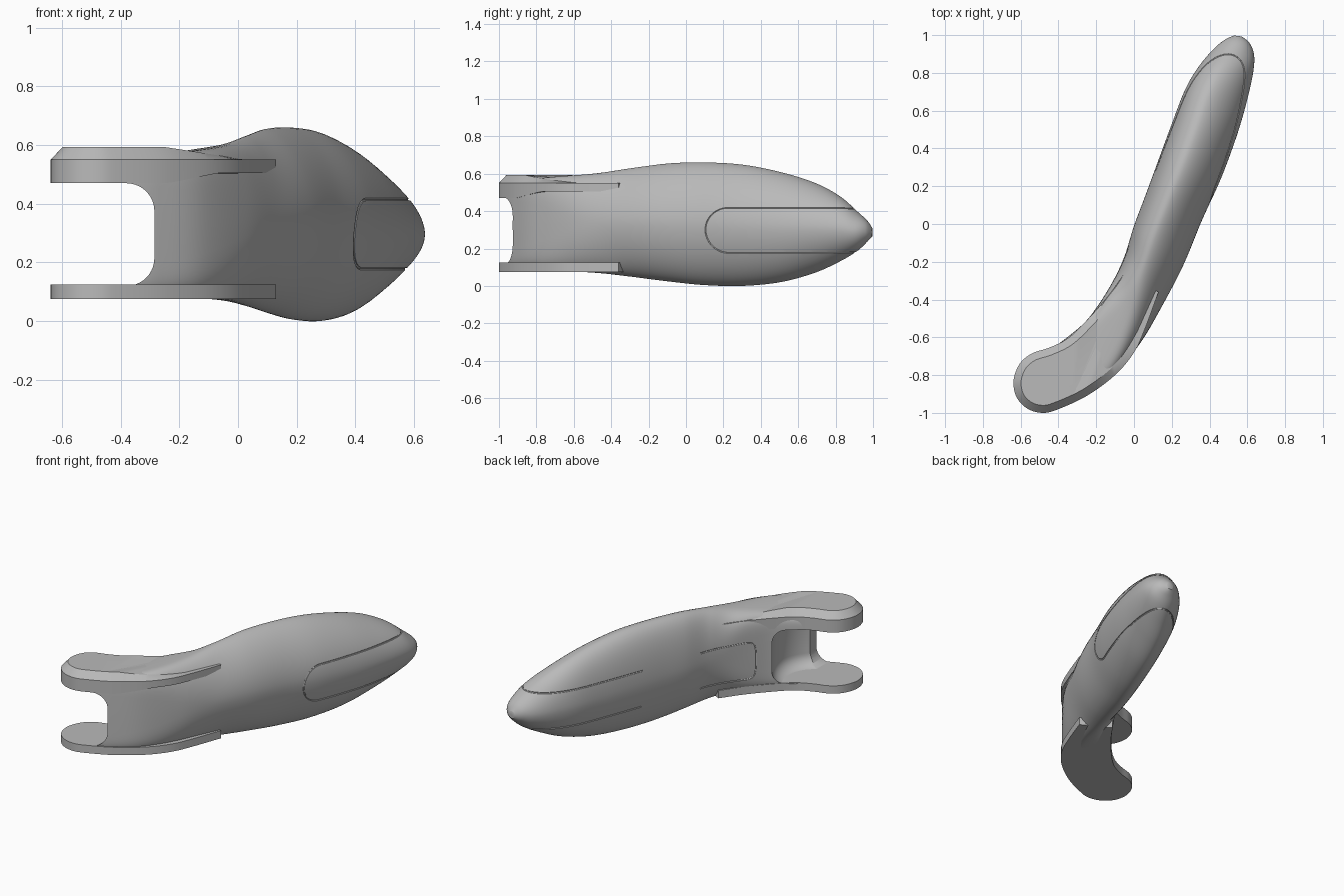
import bpy, bmesh, math
from mathutils import Matrix, Vector

cube = bpy.data.objects.get("Cube")
if cube:
    bpy.data.objects.remove(cube)

grey = bpy.data.materials.new("plain_grey")
grey.use_nodes = True
COLOUR = (0.49, 0.49, 0.49, 1)
grey.diffuse_color = COLOUR
grey.node_tree.nodes["Principled BSDF"].inputs["Base Color"].default_value = COLOUR


def add_object(name, data):
    obj = bpy.data.objects.new(name, data)
    bpy.context.scene.collection.objects.link(obj)
    return obj


def mesh_object(name, bm):
    bmesh.ops.recalc_face_normals(bm, faces=bm.faces)
    mesh = bpy.data.meshes.new(name)
    bm.to_mesh(mesh)
    bm.free()
    mesh.materials.append(grey)
    return add_object(name, mesh)


def evaluated_mesh(obj):
    graph = bpy.context.evaluated_depsgraph_get()
    return bpy.data.meshes.new_from_object(obj.evaluated_get(graph))


def smooth(obj, degrees):
    bpy.ops.object.select_all(action="DESELECT")
    obj.select_set(True)
    bpy.context.view_layer.objects.active = obj
    bpy.ops.object.shade_smooth_by_angle(angle=math.radians(degrees))


def spline(points, s):
    """Catmull-Rom value of a list of tuples at position s."""
    last = len(points) - 1
    i = min(int(s), last - 1)
    t = s - i
    a, b, c, d = (Vector(points[max(0, min(last, i + k))]) for k in (-1, 0, 1, 2))
    return 0.5 * (2 * b + (c - a) * t + (2 * a - 5 * b + 4 * c - d) * t ** 2
                  + (3 * b - a - 3 * c + d) * t ** 3)


# Body stations: left x, y, right x, y, bottom, top, squareness, lean
STATIONS = [
    (-.40, -.635, -.40, -.978, .085, .55, 9, 0),
    (-.27, -.53, -.27, -.918, .085, .565, 8, 0),
    (-.19, -.43, -.12, -.815, .08, .583, 5.5, 0),
    (-.11, -.30, .03, -.635, .07, .602, 2.8, .08),
    (-.05, -.17, .14, -.45, .05, .63, 1.9, .18),
    (0, -.01, .26, -.22, .025, .655, 1.8, .25),
    (.06, .15, .36, .02, .005, .66, 1.8, .25),
    (.13, .34, .46, .24, 0, .648, 1.8, .25),
    (.20, .53, .545, .47, .02, .608, 1.8, .25),
    (.27, .71, .60, .66, .07, .55, 1.8, .25),
    (.34, .83, .632, .81, .13, .48, 1.85, .2),
    (.42, .925, .635, .90, .185, .40, 1.9, .1),
    (.48, .975, .61, .96, .235, .35, 2, 0),
    (.53, .998, .57, .993, .265, .31, 2, 0),
]


def section(s):
    lx, ly, rx, ry, bottom, top, n, lean = spline(STATIONS, s)
    mid = Vector(((lx + rx) / 2, (ly + ry) / 2, (bottom + top) / 2))
    half = Vector(((rx - lx) / 2, (ry - ly) / 2, 0))
    return mid, half, (top - bottom) / 2, n, lean


def power(v, e):
    return math.copysign(abs(v) ** e, v)


def bowed(t, lean):
    """Sideways shift of the crest (full lean) and the keel (half lean)."""
    return (lean if t > 0 else lean / 2) * t * t


# Body: rounded sections lofted along the curved path
RINGS, SIDES = 130, 72
bm = bmesh.new()
rings = []
for r in range(RINGS + 1):
    mid, half, height, n, lean = section(r * (len(STATIONS) - 1) / RINGS)
    ring = []
    for k in range(SIDES):
        a = math.tau * k / SIDES
        t = power(math.sin(a), 2 / n)
        across = power(math.cos(a), 2 / n) - bowed(t, lean)
        ring.append(bm.verts.new(mid + half * across + Vector((0, 0, height * t))))
    rings.append(ring)
for p, q in zip(rings, rings[1:]):
    for k in range(SIDES):
        j = (k + 1) % SIDES
        bm.faces.new((p[k], p[j], q[j], q[k]))
bm.faces.new(rings[0])
bm.faces.new(rings[-1])
body = mesh_object("body", bm)

# Cutters with rounded edges: a box opens the fork, a drum hollows its web
FLOOR, CEILING = .12, .47
bm = bmesh.new()
bmesh.ops.create_cube(bm, size=1)
for v in bm.verts:
    v.co = Vector((-.285 if v.co.x > 0 else -1, v.co.y * 3, CEILING if v.co.z > 0 else FLOOR))
edges = [e for e in bm.edges
         if all(v.co.x > -.5 for v in e.verts) and abs(e.verts[0].co.y - e.verts[1].co.y) > 1]
bmesh.ops.bevel(bm, geom=edges, offset=.095, segments=10, profile=.5, affect="EDGES")
cutters = [mesh_object("fork_cutter", bm)]

bm = bmesh.new()
bmesh.ops.create_cone(bm, cap_ends=True, segments=64, radius1=.25, radius2=.25,
                      depth=CEILING - FLOOR - .004,
                      matrix=Matrix.Translation((-.45, -.67, (FLOOR + CEILING) / 2)))
rims = [e for e in bm.edges if abs(e.verts[0].co.z - e.verts[1].co.z) < .01]
bmesh.ops.bevel(bm, geom=rims, offset=.08, segments=8, profile=.5, affect="EDGES")
cutters.append(mesh_object("web_cutter", bm))


# Panel grooves follow the body surface at two heights
LOW, HIGH = .178, .415
CENTRE, RISE = (LOW + HIGH) / 2, (HIGH - LOW) / 2


def on_surface(s, z, side):
    mid, half, height, n, lean = section(s)
    t = max(-1, min(1, (z - mid.z) / height))
    point = mid + half * (side * (1 - abs(t) ** n) ** (1 / n) - bowed(t, lean))
    point.z = z
    return point


def nose_end(z):
    s = 8.0
    while abs(z - section(s)[0].z) < section(s)[2]:
        s += .005
    return s


def run(z, side, start):
    """Groove from a station to the nose, denser near its end."""
    end = nose_end(z)
    return [on_surface(end - (end - start) * (1 - k / 60) ** 2, z, side) for k in range(61)]


def bow(s, reach, side, e):
    """Rounded end joining the high and the low groove."""
    angles = [math.pi * (.5 - k / 24) for k in range(1, 24)]
    return [on_surface(s - reach * power(math.cos(a), e),
                       CENTRE + RISE * power(math.sin(a), e), side) for a in angles]


nose_path = (run(HIGH, -1, 6.7) + run(HIGH, 1, 6.9)[-2::-1] + bow(6.9, .52, 1, 1)
             + run(LOW, 1, 6.9) + run(LOW, -1, 6.7)[-2::-1])
straight = [4.4 - k * .1 for k in range(20)]
fork_path = ([on_surface(s, HIGH, -1) for s in straight] + bow(2.5, .55, -1, .5)
             + [on_surface(s, LOW, -1) for s in reversed(straight)])

for name, path in (("nose_groove", nose_path), ("fork_groove", fork_path)):
    curve = bpy.data.curves.new(name, "CURVE")
    curve.dimensions = "3D"
    curve.bevel_depth = .005
    curve.bevel_resolution = 1
    curve.use_fill_caps = True
    line = curve.splines.new("POLY")
    line.points.add(len(path) - 1)
    for point, co in zip(line.points, path):
        point.co = (*co, 1)
    helper = add_object(name + "_path", curve)
    mesh = evaluated_mesh(helper)
    mesh.materials.clear()
    mesh.materials.append(grey)
    bpy.data.objects.remove(helper)
    cutters.append(add_object(name + "_cutter", mesh))

for cutter in cutters:
    mod = body.modifiers.new(cutter.name, "BOOLEAN")
    mod.operation = "DIFFERENCE"
    mod.solver = "EXACT"
    mod.use_self = "groove" in cutter.name
    mod.object = cutter
finished = evaluated_mesh(body)
body.modifiers.clear()
body.data = finished
for cutter in cutters:
    bpy.data.objects.remove(cutter)
smooth(body, 35)

# Fork plates: one plan outline, raised to two slabs with thin trailing lips
PLAN = [(-.05, -.26), (-.14, -.385), (-.25, -.51), (-.35, -.605), (-.45, -.655),
        (-.54, -.685), (-.605, -.74), (-.638, -.83), (-.62, -.92), (-.56, -.98),
        (-.48, -1), (-.40, -.98), (-.25, -.91), (-.10, -.80), (0, -.68),
        (.06, -.55), (.13, -.36)]
STEPS = 6


def along(co, length):
    """0 at the fork, rising to 1 towards the lips."""
    return max(0, min(1, (co.x + .2 * co.y + .42) / length))


def fork_plate(name, bottom, top, crown, taper):
    bm = bmesh.new()
    count = (len(PLAN) - 1) * STEPS
    outline = [bm.verts.new((*spline(PLAN, k / STEPS), bottom)) for k in range(count + 1)]
    base = bm.faces.new(outline)
    extruded = bmesh.ops.extrude_face_region(bm, geom=[base], use_keep_orig=True)["geom"]
    for v in extruded:
        if isinstance(v, bmesh.types.BMVert):
            v.co.z = top
    lid = next(f for f in extruded if isinstance(f, bmesh.types.BMFace))
    if crown:
        # Chamfered crown that sinks into the body, underside thinning to the lips
        for v in outline:
            v.co.z += taper * along(v.co, .2)
        bmesh.ops.recalc_face_normals(bm, faces=bm.faces)
        bmesh.ops.inset_region(bm, faces=[lid], thickness=.04, use_even_offset=True)
        for v in lid.verts:
            v.co.z = top + crown * (1 - along(v.co, .32))
        bmesh.ops.triangulate(bm, faces=[lid, base])
    smooth(mesh_object(name, bm), 25)


fork_plate("upper_fork_plate", CEILING, .55, .043, .035)
fork_plate("lower_fork_plate", .075, .125, 0, 0)
